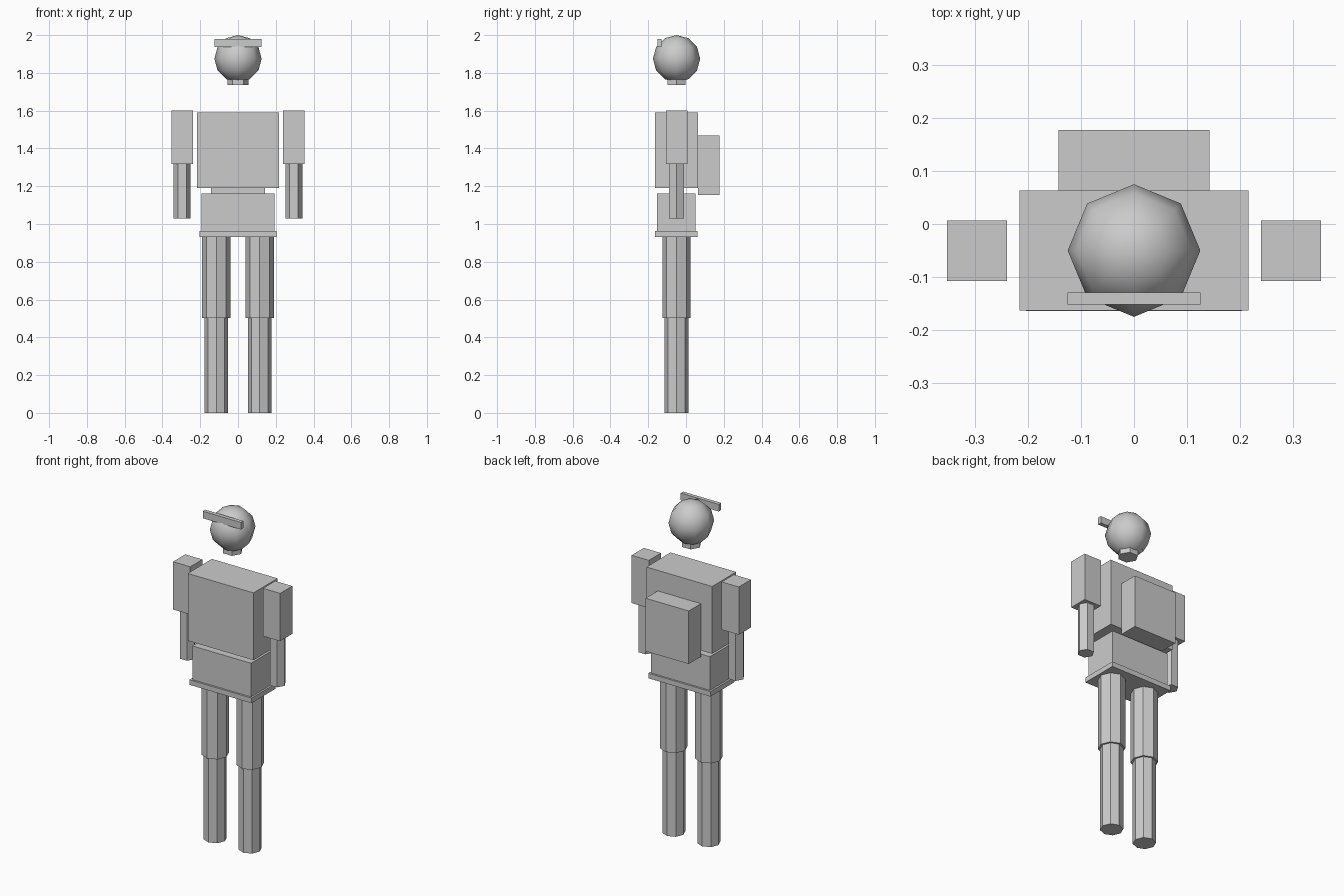
import bpy, bmesh
from math import pi
from mathutils import Matrix

if "Cube" in bpy.data.objects:
    bpy.data.objects.remove(bpy.data.objects["Cube"])

CY = -0.05  # depth centre of the body


def finish(name, bm, smooth=False):
    mesh = bpy.data.meshes.new(name)
    bm.to_mesh(mesh)
    bm.free()
    for p in mesh.polygons:
        p.use_smooth = smooth
    obj = bpy.data.objects.new(name, mesh)
    bpy.context.collection.objects.link(obj)
    return obj


def box(name, x, y, z):
    """Box from (min, max) ranges on each axis."""
    bm = bmesh.new()
    size = [b - a for a, b in (x, y, z)]
    mid = [(a + b) / 2 for a, b in (x, y, z)]
    bmesh.ops.create_cube(bm, size=1, matrix=Matrix.Translation(mid) @ Matrix.Diagonal((*size, 1)))
    return finish(name, bm)


def prism(name, x, radius, z, sides):
    """Upright low-poly cylinder with a corner pointing along x."""
    bm = bmesh.new()
    place = Matrix.Translation((x, CY, (z[0] + z[1]) / 2)) @ Matrix.Rotation(pi / 2, 4, 'Z')
    bmesh.ops.create_cone(bm, cap_ends=True, segments=sides, radius1=radius, radius2=radius,
                          depth=z[1] - z[0], matrix=place)
    return finish(name, bm)


# Head, visor and neck
bm = bmesh.new()
bmesh.ops.create_uvsphere(bm, u_segments=8, v_segments=6, radius=0.125,
                          matrix=Matrix.Translation((0, CY, 1.875)))
finish("head", bm, smooth=True)
box("visor", (-0.125, 0.125), (-0.152, -0.129), (1.938, 1.98))
prism("neck", 0, 0.056, (1.735, 1.80), 6)

# Body
box("torso", (-0.216, 0.216), (-0.163, 0.063), (1.19, 1.59))
box("backpack", (-0.142, 0.142), (0.063, 0.177), (1.153, 1.468))
box("hips", (-0.193, 0.193), (-0.153, 0.051), (0.962, 1.162))
box("belt", (-0.204, 0.204), (-0.164, 0.062), (0.932, 0.962))

# Arms and legs on both sides
for side, s in (("left", 1), ("right", -1)):
    box(f"{side}_upper_arm", sorted((s * 0.239, s * 0.352)), (-0.107, 0.007), (1.318, 1.602))
    prism(f"{side}_forearm", s * 0.296, 0.0455, (1.028, 1.318), 6)
    prism(f"{side}_thigh", s * 0.115, 0.0745, (0.503, 0.935), 8)
    prism(f"{side}_shin", s * 0.115, 0.063, (0.0, 0.503), 8)
